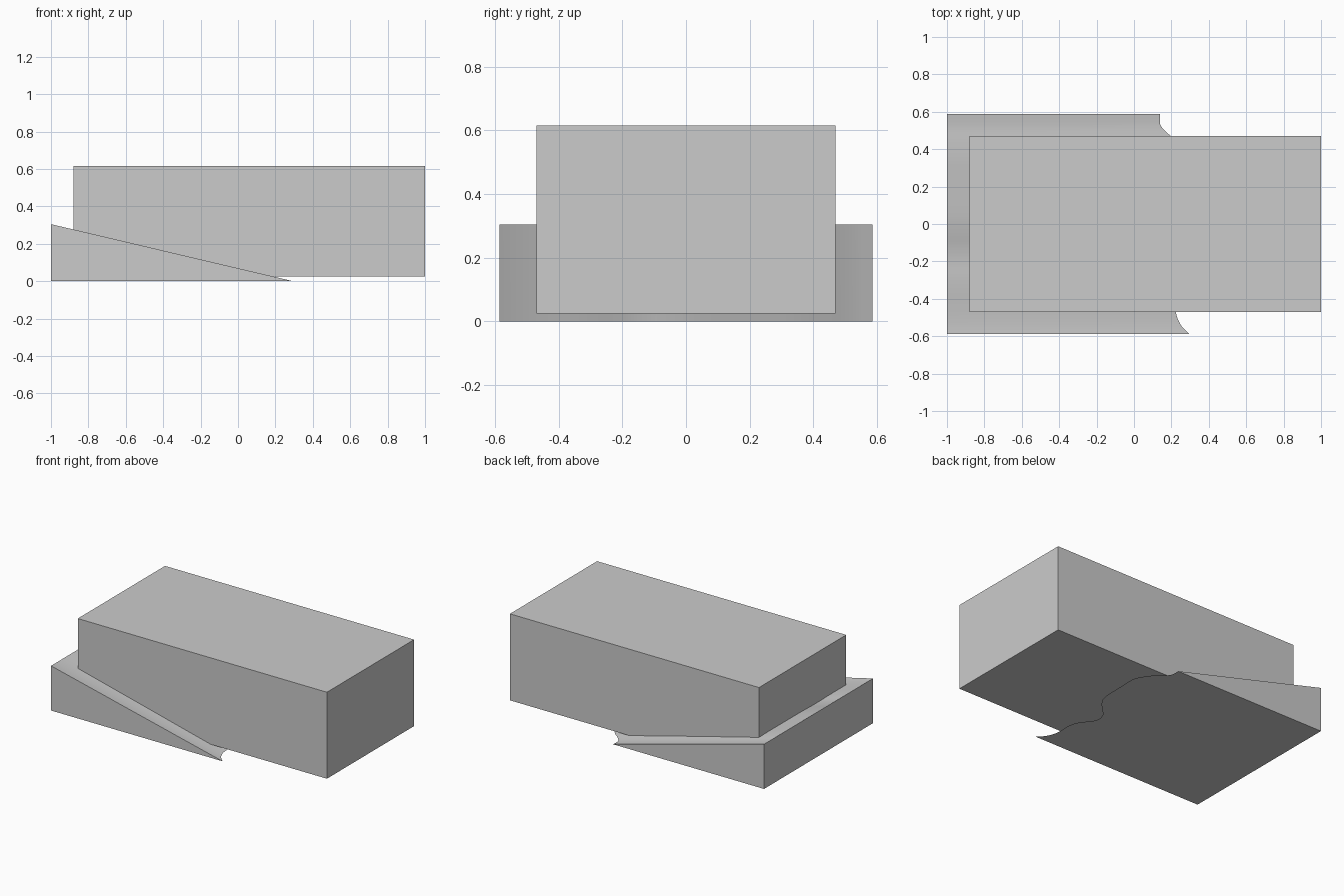
import bpy
import bmesh
import math
from mathutils import Vector
from mathutils.geometry import interpolate_bezier

cube = bpy.data.objects.get("Cube")
if cube:
    bpy.data.objects.remove(cube, do_unlink=True)

grey = bpy.data.materials.new("plain_grey")
grey.use_nodes = True
colour = (0.6, 0.6, 0.6, 1.0)
grey.diffuse_color = colour
grey.node_tree.nodes["Principled BSDF"].inputs["Base Color"].default_value = colour


def finish(bm, name):
    bmesh.ops.recalc_face_normals(bm, faces=bm.faces[:])
    mesh = bpy.data.meshes.new(name)
    bm.to_mesh(mesh)
    bm.free()
    mesh.materials.append(grey)
    obj = bpy.data.objects.new(name, mesh)
    bpy.context.collection.objects.link(obj)
    return obj


def smooth_path(points, steps=4):
    """Smooth curve through the points, with tangents from the neighbours."""
    pts = [Vector((x, y, 0)) for x, y in points]
    ends = [pts[0]] + pts + [pts[-1]]
    path = []
    for a, b, c, d in zip(ends, ends[1:], ends[2:], ends[3:]):
        path += interpolate_bezier(b, b + (c - a) / 6, c - (d - b) / 6, c, steps)[:-1]
    return path + [pts[-1]]


# Rectangular block
bm = bmesh.new()
bmesh.ops.create_cube(bm, size=1)
bmesh.ops.scale(bm, verts=bm.verts[:], vec=(1.88, 0.94, 0.59))
bmesh.ops.translate(bm, verts=bm.verts[:], vec=(0.06, 0, 0.32))
finish(bm, "block")

# Ramp: ruled from a straight raised edge down to a wavy toe on the ground
toe = smooth_path([
    (0.14, 0.587), (0.14, 0.534), (0.17, 0.493), (0.23, 0.44), (0.285, 0.348),
    (0.287, 0.253), (0.285, 0.128), (0.28, 0.059), (0.26, 0.005), (0.205, -0.061),
    (0.153, -0.113), (0.133, -0.175), (0.158, -0.229), (0.198, -0.277),
    (0.222, -0.344), (0.221, -0.422), (0.227, -0.487), (0.253, -0.544), (0.295, -0.587)])
bm = bmesh.new()
sections = []
for p in toe:
    sections.append([bm.verts.new(co) for co in ((-1, p.y, 0), (-1, p.y, 0.305), p)])
for a, b in zip(sections, sections[1:]):
    for i in range(3):
        j = (i + 1) % 3
        bm.faces.new((a[i], a[j], b[j], b[i]))
bm.faces.new(sections[0])
bm.faces.new(sections[-1])
ramp = finish(bm, "wavy_ramp")

bpy.ops.object.select_all(action="DESELECT")
ramp.select_set(True)
bpy.context.view_layer.objects.active = ramp
bpy.ops.object.shade_smooth_by_angle(angle=math.radians(30))
